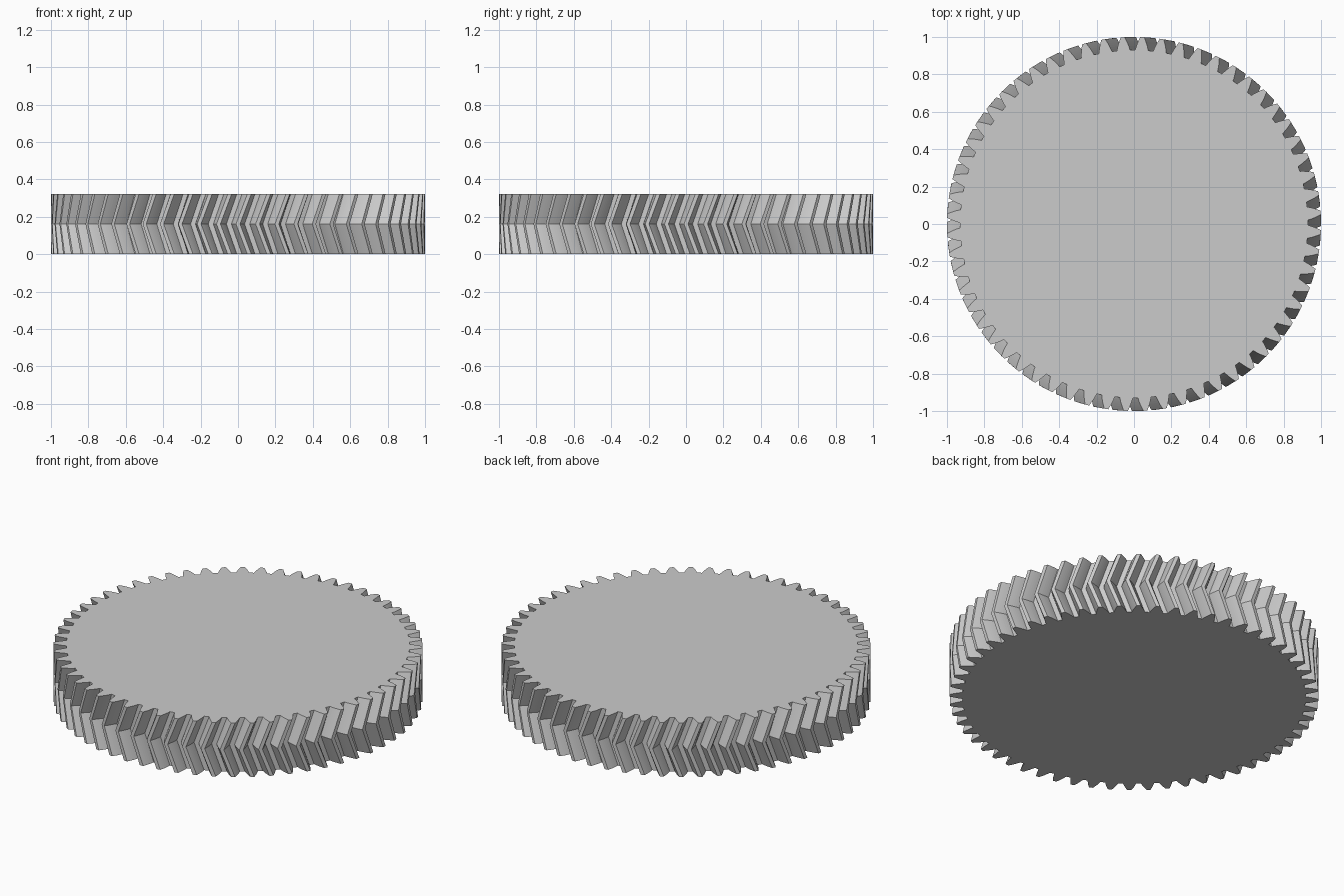
import bpy
import bmesh
from math import pi, cos, sin, tan, acos, atan, radians

cube = bpy.data.objects.get("Cube")
if cube:
    bpy.data.objects.remove(cube, do_unlink=True)

# Gear proportions: tip radius 1
TEETH = 60
MODULE = 2 / (TEETH + 2)
HEIGHT = 10 * MODULE
HELIX = radians(20)
PITCH_R = MODULE * TEETH / 2
ROOT_R = PITCH_R - MODULE * 7 / 6
TIP_R = 1.0
PRESSURE = atan(tan(radians(20)) / cos(HELIX))
BASE_R = PITCH_R * cos(PRESSURE)
HALF_TOOTH = 0.95 * pi / (2 * TEETH)
TWIST = HEIGHT / 2 * tan(HELIX) / PITCH_R
STEPS = 6


def involute(a):
    return tan(a) - a


def half_angle(r):
    """Half the angular width of a tooth at radius r."""
    return HALF_TOOTH + involute(PRESSURE) - involute(acos(BASE_R / r))


def outline():
    """Radius and angle pairs around the whole gear."""
    radii = [ROOT_R + (TIP_R - ROOT_R) * i / STEPS for i in range(STEPS + 1)]
    flank = [(r, half_angle(r)) for r in radii]
    tooth = [(r, -a) for r, a in flank] + [(r, a) for r, a in reversed(flank)]
    return [(r, a + 2 * pi * t / TEETH) for t in range(TEETH) for r, a in tooth]


# Herringbone body: the outline twists one way, then back
bm = bmesh.new()
profile = outline()
rings = []
for z, turn in ((0, TWIST), (HEIGHT / 2, 0), (HEIGHT, TWIST)):
    rings.append([bm.verts.new((r * cos(a + turn), r * sin(a + turn), z))
                  for r, a in profile])
for low, high in zip(rings, rings[1:]):
    for i in range(len(profile)):
        j = (i + 1) % len(profile)
        bm.faces.new((low[i], low[j], high[j], high[i]))

# Flat end faces
bm.faces.new(list(reversed(rings[0])))
bm.faces.new(rings[-1])
bm.normal_update()

mesh = bpy.data.meshes.new("herringbone_gear")
bm.to_mesh(mesh)
bm.free()
gear = bpy.data.objects.new("herringbone_gear", mesh)
bpy.context.collection.objects.link(gear)

# Plain grey
grey = bpy.data.materials.new("light_grey")
grey.use_nodes = True
colour = (0.6, 0.6, 0.6, 1)
grey.diffuse_color = colour
grey.node_tree.nodes["Principled BSDF"].inputs["Base Color"].default_value = colour
mesh.materials.append(grey)
